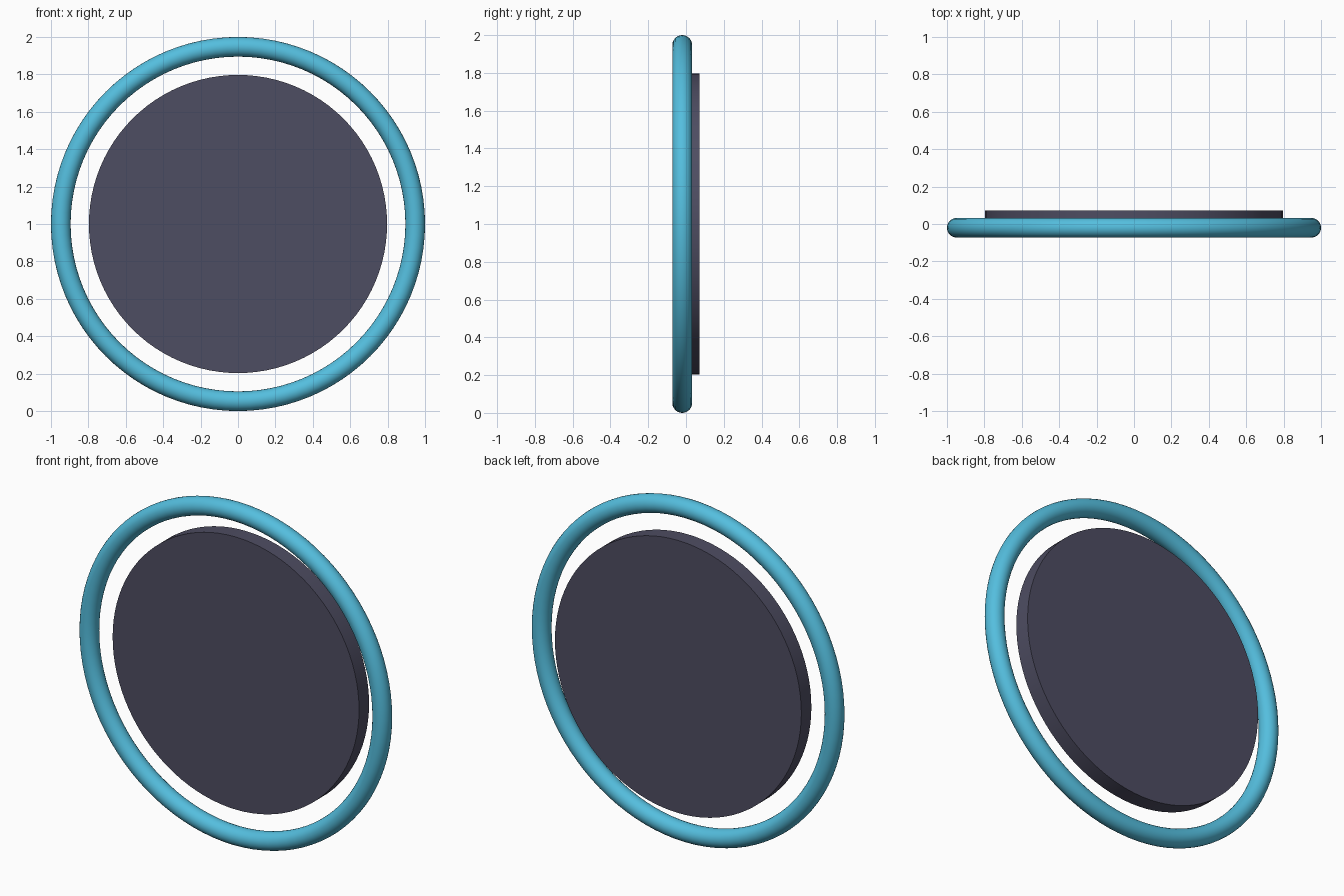
import bpy
from math import radians

cube = bpy.data.objects.get("Cube")
if cube:
    bpy.data.objects.remove(cube, do_unlink=True)


def material(name, colour):
    mat = bpy.data.materials.new(name)
    mat.use_nodes = True
    mat.diffuse_color = colour
    mat.node_tree.nodes["Principled BSDF"].inputs["Base Color"].default_value = colour
    return mat


def finish(name, mat):
    obj = bpy.context.object
    obj.name = name
    obj.data.materials.append(mat)
    bpy.ops.object.shade_smooth_by_angle(angle=radians(35))
    return obj


FACE_FRONT = (radians(90), 0, 0)
RING_Y = -0.02
DISC_BACK = 0.0725
tube = 0.0525

# Round outer ring
bpy.ops.mesh.primitive_torus_add(
    major_radius=1 - tube, minor_radius=tube, major_segments=96, minor_segments=24,
    location=(0, RING_Y, 1), rotation=FACE_FRONT)
finish("outer_ring", material("sky blue", (0.089, 0.515, 0.73, 1)))

# Flat disc, from the ring's middle plane to behind it
bpy.ops.mesh.primitive_cylinder_add(
    vertices=96, radius=0.797, depth=DISC_BACK - RING_Y,
    location=(0, (DISC_BACK + RING_Y) / 2, 1), rotation=FACE_FRONT)
finish("inner_disc", material("dark slate", (0.076, 0.074, 0.122, 1)))
